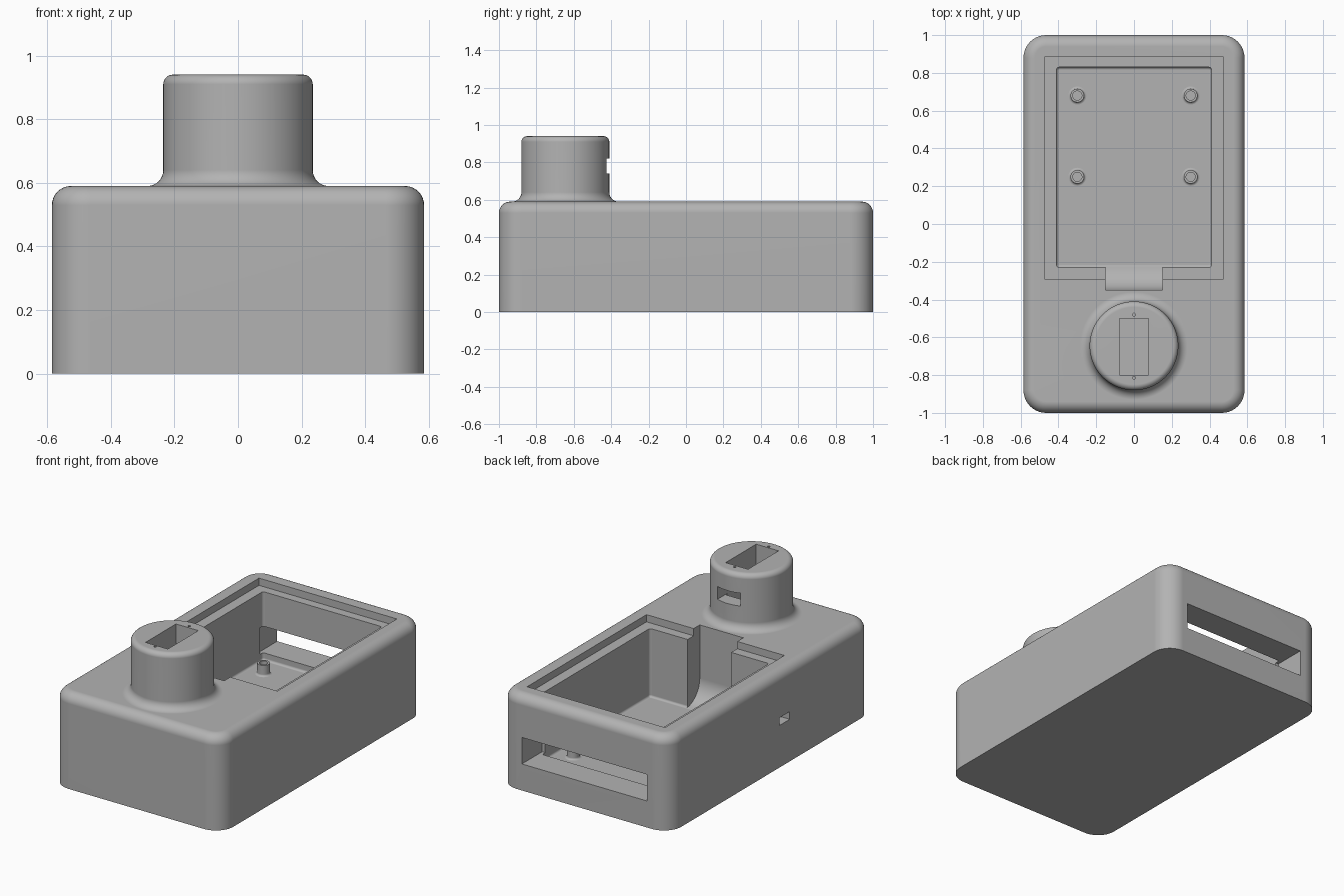
import bpy, bmesh, math

if "Cube" in bpy.data.objects:
    bpy.data.objects.remove(bpy.data.objects["Cube"], do_unlink=True)

grey = bpy.data.materials.new("plain grey")
grey.use_nodes = True
grey.diffuse_color = (0.45, 0.45, 0.45, 1)
grey.node_tree.nodes["Principled BSDF"].inputs["Base Color"].default_value = (0.45, 0.45, 0.45, 1)


def make(name, bm):
    bmesh.ops.recalc_face_normals(bm, faces=bm.faces)
    mesh = bpy.data.meshes.new(name)
    bm.to_mesh(mesh)
    bm.free()
    ob = bpy.data.objects.new(name, mesh)
    mesh.materials.append(grey)
    bpy.context.collection.objects.link(ob)
    return ob


def bevel(bm, rule, size, segments):
    edges = [e for e in bm.edges if rule(*[v.co for v in e.verts])]
    bmesh.ops.bevel(bm, geom=edges, offset=size, segments=segments, profile=0.5, affect='EDGES')


def box(name, x, y, z, corner=0, top=0, bottom=0, ramp=0):
    """Box from (low, high) ranges, with optional rounded edges."""
    bm = bmesh.new()
    bmesh.ops.create_cube(bm, size=1)
    for v in bm.verts:
        for i, (low, high) in enumerate((x, y, z)):
            v.co[i] = high if v.co[i] > 0 else low
    if corner:
        bevel(bm, lambda a, b: abs(a.z - b.z) > 0.01, corner, 10)
    if top:
        bevel(bm, lambda a, b: min(a.z, b.z) > z[1] - 1e-4, top, 8)
    if bottom:
        bevel(bm, lambda a, b: max(a.z, b.z) < z[0] + 1e-4, bottom, 5)
    if ramp:
        bevel(bm, lambda a, b: max(a.z, b.z) < z[0] + 1e-4 and max(a.y, b.y) < y[0] + 1e-4, ramp, 12)
    return make(name, bm)


def lathe(name, profile, cx, cy, steps=64):
    """Spin a closed (radius, height) profile around a vertical axis."""
    bm = bmesh.new()
    verts = [bm.verts.new((cx + r, cy, z)) for r, z in profile]
    edges = [bm.edges.new(p) for p in zip(verts, verts[1:])]
    bmesh.ops.spin(bm, geom=verts + edges, cent=(cx, cy, 0), axis=(0, 0, 1),
                   angle=2 * math.pi, steps=steps)
    bmesh.ops.remove_doubles(bm, verts=bm.verts, dist=1e-4)
    return make(name, bm)


def arc(cx, cz, r, start, end, n=8):
    angles = [math.radians(start + (end - start) * i / n) for i in range(n + 1)]
    return [(cx + r * math.cos(a), cz + r * math.sin(a)) for a in angles]


def combine(target, tool, operation):
    mod = target.modifiers.new("join", 'BOOLEAN')
    mod.object, mod.operation, mod.solver = tool, operation, 'EXACT'
    bpy.context.view_layer.objects.active = target
    bpy.ops.object.modifier_apply(modifier=mod.name)
    bpy.data.objects.remove(tool, do_unlink=True)


def smooth(ob):
    bpy.ops.object.select_all(action='DESELECT')
    ob.select_set(True)
    bpy.context.view_layer.objects.active = ob
    bpy.ops.object.shade_smooth_by_angle(angle=math.radians(30))
    mod = ob.modifiers.new("even shading", 'WEIGHTED_NORMAL')
    mod.keep_sharp = True


TOP, FLOOR, TOWER_Y, TOWER_TOP, R = 0.59, 0.12, -0.645, 0.94, 0.235

# Main case with a flared round tower
case = box("case", (-0.585, 0.585), (-1, 1), (0, TOP), corner=0.12, top=0.06)
profile = [(0, 0.5), (R + 0.05, 0.5)]
profile += arc(R + 0.05, TOP + 0.05, 0.05, 270, 180)
profile += arc(R - 0.03, TOWER_TOP - 0.03, 0.03, 0, 90) + [(0, TOWER_TOP)]
combine(case, lathe("tower", profile, 0, TOWER_Y, 96), 'UNION')

# Cavity, lid ledge, cable notch, back slot, side port, tower well and window
cutters = [
    box("cavity", (-0.41, 0.41), (-0.23, 0.83), (FLOOR, 0.8), corner=0.015, bottom=0.014),
    box("lid_ledge", (-0.475, 0.475), (-0.29, 0.885), (TOP - 0.045, 0.7)),
    box("cable_notch", (-0.15, 0.15), (-0.35, 0.1), (FLOOR + 0.001, 0.66), ramp=0.14),
    box("back_slot", (-0.43, 0.43), (0.8, 1.1), (0.165, 0.33)),
    box("side_port", (-0.7, -0.38), (-0.185, -0.085), (0.262, 0.31)),
    box("tower_well", (-0.077, 0.077), (-0.8, -0.5), (0.66, 1.1)),
    box("tower_window", (-0.08, 0.08), (-0.52, -0.36), (0.74, 0.82)),
]
for y in (-0.815, -0.48):
    cutters.append(lathe("screw_hole", [(0, 0.86), (0.008, 0.86), (0.008, 1), (0, 1)], 0, y, 16))
for cutter in cutters:
    combine(case, cutter, 'DIFFERENCE')
smooth(case)

# Four hollow mounting posts on the cavity floor
for side, x in (("left", 0.3), ("right", -0.3)):
    for end, y in (("front", 0.25), ("back", 0.68)):
        post = [(0, FLOOR - 0.01), (0.048, FLOOR - 0.01)]
        post += arc(0.048, FLOOR + 0.012, 0.012, 270, 180, 4)
        post += [(0.036, 0.188), (0.024, 0.188), (0.024, 0.14), (0, 0.14)]
        smooth(lathe(f"post_{end}_{side}", post, x, y, 32))
